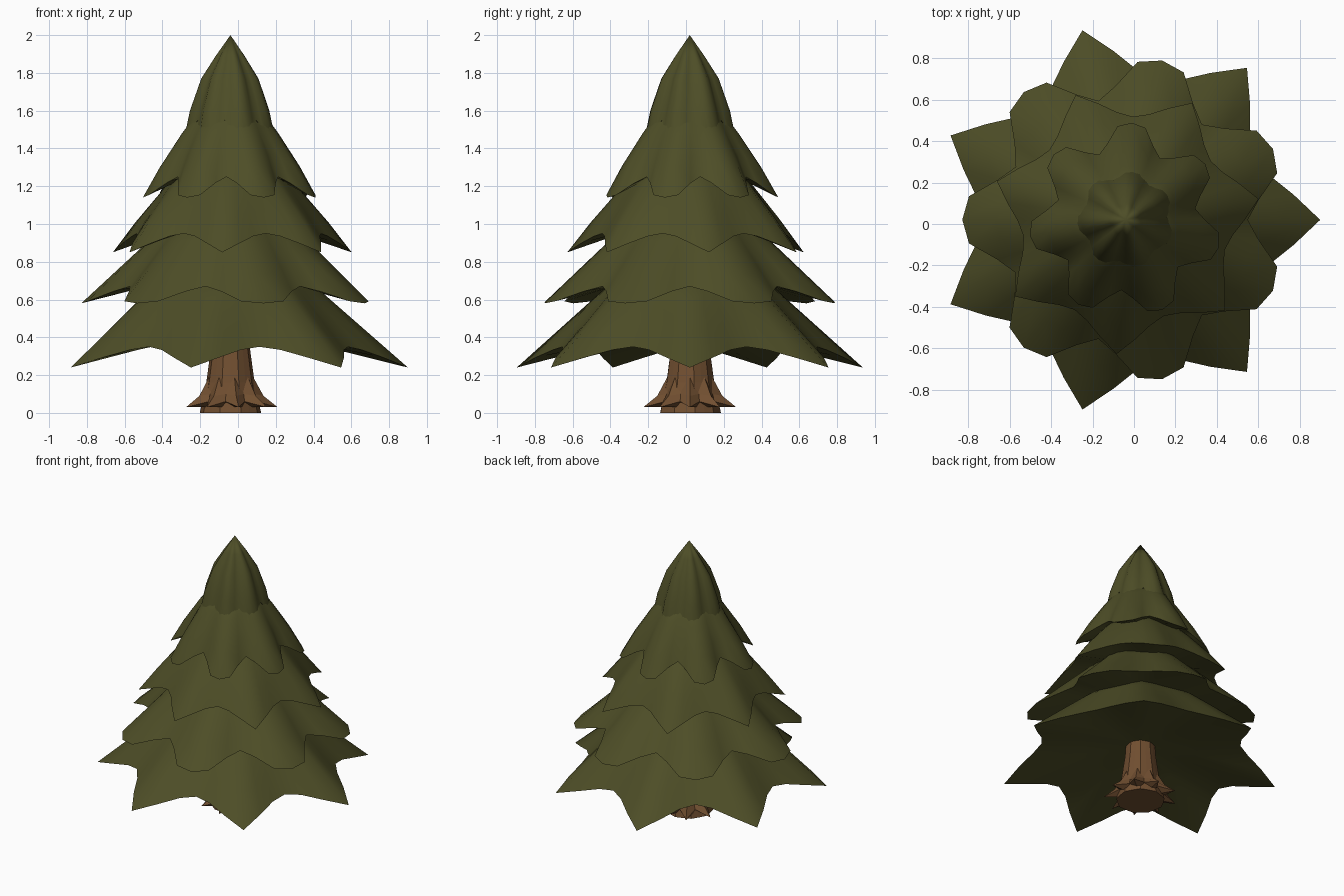
import bpy
import bmesh
from math import sin, cos, pi, radians

AXIS = (-0.04, 0.02)          # the tree stands slightly off centre

cube = bpy.data.objects.get("Cube")
if cube:
    bpy.data.objects.remove(cube, do_unlink=True)


def make_material(name, rgb):
    mat = bpy.data.materials.new(name)
    mat.use_nodes = True
    color = (*rgb, 1)
    mat.diffuse_color = color
    bsdf = mat.node_tree.nodes["Principled BSDF"]
    bsdf.inputs["Base Color"].default_value = color
    bsdf.inputs["Roughness"].default_value = 0.9
    return mat


needle_green = make_material("needle green", (0.075, 0.075, 0.02))
bark_brown = make_material("bark brown", (0.165, 0.078, 0.03))


def loft(name, rings, mat, smooth_angle=None):
    """Skin a list of rings; a ring of one point becomes a pole."""
    bm = bmesh.new()
    loops = [[bm.verts.new((p[0] + AXIS[0], p[1] + AXIS[1], p[2])) for p in ring]
             for ring in rings]
    for upper, lower in zip(loops, loops[1:]):
        n = max(len(upper), len(lower))
        for i in range(n):
            j = (i + 1) % n
            corners = [upper[i % len(upper)], lower[i % len(lower)],
                       lower[j % len(lower)], upper[j % len(upper)]]
            bm.faces.new(list(dict.fromkeys(corners)))
    for end in (loops[0], loops[-1]):
        if len(end) > 2:
            bm.faces.new(end)
    bmesh.ops.recalc_face_normals(bm, faces=bm.faces)
    mesh = bpy.data.meshes.new(name)
    bm.to_mesh(mesh)
    bm.free()
    mesh.materials.append(mat)
    obj = bpy.data.objects.new(name, mesh)
    bpy.context.collection.objects.link(obj)
    if smooth_angle:
        bpy.ops.object.select_all(action='DESELECT')
        obj.select_set(True)
        bpy.context.view_layer.objects.active = obj
        bpy.ops.object.shade_smooth_by_angle(angle=radians(smooth_angle))
    return obj


def lobed_ring(lobes, turn, tip, valley, shape):
    """Star-like ring; shape blends tip (0) to valley (1) over half a lobe."""
    half = len(shape) - 1
    steps = 2 * half
    ring = []
    for i in range(lobes * steps):
        k = i % steps
        blend = shape[min(k, steps - k)]
        r, z = (a + (b - a) * blend for a, b in zip(tip, valley))
        a = radians(turn) + 2 * pi * i / (lobes * steps)
        ring.append((r * cos(a), r * sin(a), z))
    return ring


POINTED = (0, 0.48, 0.85, 1)
BROAD = (0, 0.12, 0.7, 1)


def branch_tier(name, turn, tip, valley, top, shape, bulge=0.0):
    """Drooping skirt of seven branches with a hollow underside."""
    def between(point, t):
        return (top[0] + (point[0] - top[0]) * t + bulge * sin(pi * t),
                top[1] + (point[1] - top[1]) * t)

    rings = [[(0, 0, top[1] + 0.03)]]
    for t in (0, 0.35, 0.7, 1):
        rings.append(lobed_ring(7, turn, between(tip, t), between(valley, t), shape))
    inner = (valley[0] * 0.55, valley[1] + 0.03)
    rings.append(lobed_ring(7, turn, inner, inner, shape))
    rings.append([(0, 0, valley[1] + 0.08)])
    return loft(name, rings, needle_green, 50)


# Foliage tiers, from the ground up
branch_tier("bottom_branches", 0, (0.94, 0.24), (0.69, 0.35), (0.3, 0.8), POINTED)
branch_tier("lower_branches", 25.7, (0.79, 0.58), (0.59, 0.67), (0.25, 1.08), BROAD)
branch_tier("middle_branches", 9, (0.65, 0.85), (0.5, 0.95), (0.18, 1.38), POINTED, 0.02)
branch_tier("upper_branches", 35, (0.47, 1.14), (0.34, 1.25), (0.12, 1.66), BROAD, 0.02)

# Pointed crown with seven ribs
crown_profile = [((0.078, 1.89), (0.066, 1.89)), ((0.155, 1.77), (0.13, 1.77)),
                 ((0.215, 1.6), (0.175, 1.63)), ((0.255, 1.41), (0.2, 1.55)),
                 ((0.12, 1.54), (0.12, 1.56))]
crown_rings = [lobed_ring(7, 30, tip, valley, BROAD) for tip, valley in crown_profile]
loft("crown", [[(0, 0, 2)]] + crown_rings + [[(0, 0, 1.57)]], needle_green, 50)

# Trunk, flaring at the foot
trunk_profile = [(0.095, 0.5), (0.105, 0.34), (0.13, 0.16), (0.165, 0)]
loft("trunk", [lobed_ring(9, 10, (r, z), (r * 0.95, z), (0, 1))
               for r, z in trunk_profile], bark_brown)

# Jagged skirt of roots around the foot
root_profile = [((0.115, 0.2), (0.118, 0.15)), ((0.175, 0.09), (0.14, 0.1)),
                ((0.25, 0.03), (0.15, 0.06)), ((0.13, 0.03), (0.13, 0.03))]
loft("roots", [lobed_ring(9, 0, tip, valley, (0, 1))
               for tip, valley in root_profile], bark_brown)
